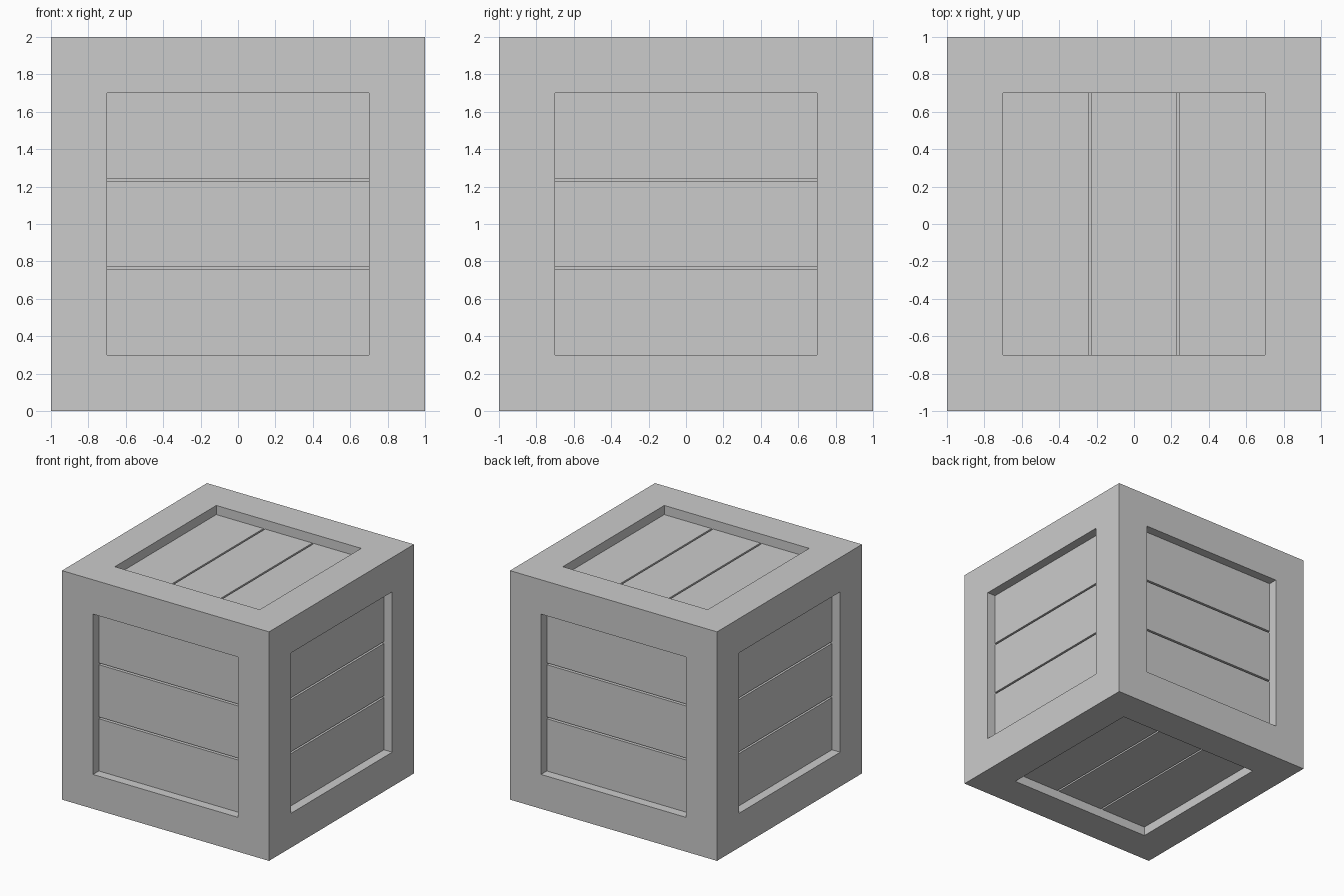
import bpy, bmesh
from math import pi
from mathutils import Matrix, Vector

if "Cube" in bpy.data.objects:
    bpy.data.objects.remove(bpy.data.objects["Cube"])

BORDER, DEPTH, GROOVE, GAP = 0.3, 0.08, 0.03, 0.016
CENTRE = Matrix.Translation((0, 0, 1))


def add_object(name, bm):
    bmesh.ops.recalc_face_normals(bm, faces=bm.faces)
    mesh = bpy.data.meshes.new(name)
    bm.to_mesh(mesh)
    bm.free()
    obj = bpy.data.objects.new(name, mesh)
    bpy.context.collection.objects.link(obj)


# Crate frame: cube with a square recess in every face, floor at groove depth
bm = bmesh.new()
bmesh.ops.create_cube(bm, size=2, matrix=CENTRE)
faces = bm.faces[:]
bmesh.ops.inset_individual(bm, faces=faces, thickness=BORDER, use_even_offset=True)
for face in faces:
    offset = face.normal * -(DEPTH + GROOVE)
    new = bmesh.ops.extrude_discrete_faces(bm, faces=[face])["faces"][0]
    bmesh.ops.translate(bm, verts=new.verts, vec=offset)
add_object("crate_frame", bm)

# Three planks laid in each recess, separated by narrow grooves
opening = 2 - 2 * BORDER
plank_width = (opening - 2 * GAP) / 3
height = 1 - DEPTH - GROOVE / 2


def planks(name, turn):
    bm = bmesh.new()
    for i in (-1, 0, 1):
        place = Matrix.Translation((i * (plank_width + GAP), 0, height))
        size = Matrix.Diagonal(Vector((plank_width, opening, GROOVE, 1)))
        bmesh.ops.create_cube(bm, size=1, matrix=CENTRE @ turn @ place @ size)
    add_object(name, bm)


planks("top_planks", Matrix.Identity(4))
planks("bottom_planks", Matrix.Rotation(pi, 4, 'Y'))
for k, side in enumerate(("right", "back", "left", "front")):
    planks(side + "_planks", Matrix.Rotation(k * pi / 2, 4, 'Z') @ Matrix.Rotation(pi / 2, 4, 'Y'))
